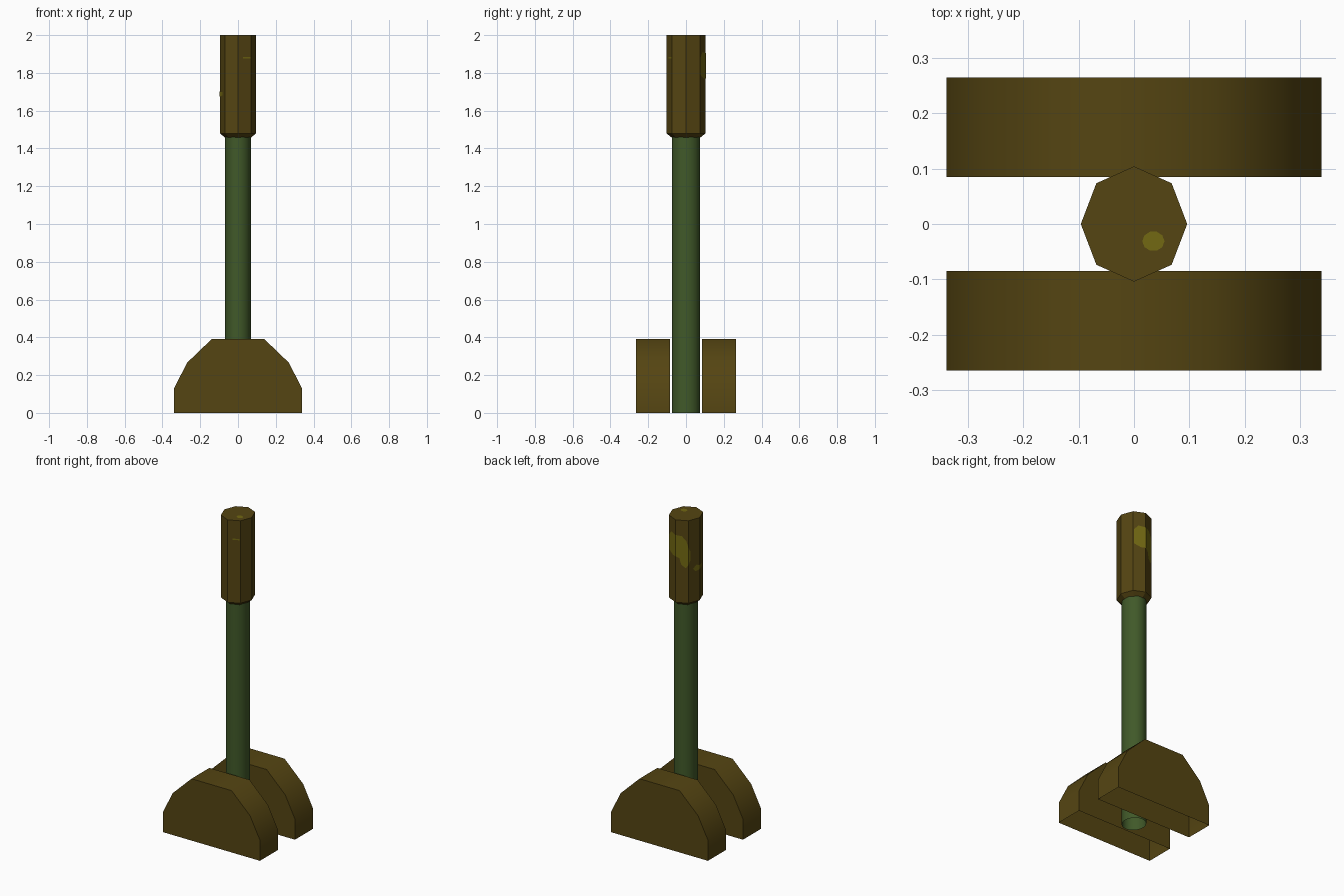
import bpy, math
from mathutils import Vector

if "Cube" in bpy.data.objects:
    bpy.data.objects.remove(bpy.data.objects["Cube"])


def material(name, rgb):
    m = bpy.data.materials.new(name)
    m.diffuse_color = (*rgb, 1)
    m.use_nodes = True
    m.node_tree.nodes["Principled BSDF"].inputs["Base Color"].default_value = m.diffuse_color
    return m


brown = material("dark brown", (0.090, 0.059, 0.006))
green = material("dark green", (0.052, 0.100, 0.022))
olive = material("olive yellow", (0.170, 0.140, 0.006))


def make(name, verts, faces, mat, smooth=None):
    me = bpy.data.meshes.new(name)
    me.from_pydata(verts, [], faces)
    me.materials.append(mat)
    ob = bpy.data.objects.new(name, me)
    bpy.context.collection.objects.link(ob)
    if smooth:
        bpy.ops.object.select_all(action='DESELECT')
        ob.select_set(True)
        bpy.context.view_layer.objects.active = ob
        bpy.ops.object.shade_smooth_by_angle(angle=math.radians(smooth))
    return ob


def lathe(name, rings, mat, cap_top=False, smooth=None):
    """Loft equal-length rings of points, listed bottom to top."""
    n = len(rings[0])
    verts = [p for r in rings for p in r]
    faces = [(k * n + i, k * n + (i + 1) % n, (k + 1) * n + (i + 1) % n, (k + 1) * n + i)
             for k in range(len(rings) - 1) for i in range(n)]
    if cap_top:
        faces.append(tuple(range(len(verts) - n, len(verts))))
    return make(name, verts, faces, mat, smooth)


def ellipse(rx, ry, z, n):
    return [(rx * math.cos(2 * math.pi * i / n), ry * math.sin(2 * math.pi * i / n), z)
            for i in range(n)]


# base blocks: faceted arch profile, open underneath
half = [(0.338, 0), (0.338, 0.13), (0.27, 0.265), (0.14, 0.39)]
profile = half + [(-x, z) for x, z in reversed(half)]
n = len(profile)
for name, y0, y1 in (("front_base_block", -0.264, -0.085), ("back_base_block", 0.085, 0.264)):
    verts = [(x, y, z) for y in (y0, y1) for x, z in profile]
    faces = [tuple(range(n)), tuple(range(2 * n - 1, n - 1, -1))]
    faces += [(i, i + n, i + n + 1, i + 1) for i in range(n - 1)]
    make(name, verts, faces, brown, 60)

# shaft: open tube between the blocks
lathe("shaft", [ellipse(0.068, 0.074, z, 16) for z in (0, 1.46)], green, smooth=40)

# handle: eight-sided grip with a chamfered lower end
RX, RY = 0.096, 0.104
lathe("handle", [ellipse(0.066, 0.072, 1.455, 8), ellipse(RX, RY, 1.48, 8),
                 ellipse(RX, RY, 2, 8)], brown, cap_top=True)

# worn paint patches: thin plates on the handle sides, given as (position along side, z)
outline = ellipse(RX + 0.0015, RY + 0.0015, 0, 8)


def patch(side, pts):
    a, b = Vector(outline[side]), Vector(outline[(side + 1) % 8])
    verts = [a.lerp(b, u) + Vector((0, 0, z)) for u, z in pts]
    make("handle_patch", verts, [tuple(range(len(pts)))], olive)


patch(1, [(0.05, 1.79), (0.6, 1.77), (1, 1.77), (1, 1.905), (0.4, 1.91), (0.05, 1.88)])
patch(2, [(0, 1.77), (0.3, 1.76), (0.45, 1.72), (0.8, 1.70), (1, 1.72),
          (1, 1.83), (0.85, 1.87), (0.5, 1.90), (0, 1.905)])
patch(3, [(0, 1.72), (0.2, 1.75), (0.2, 1.80), (0, 1.83)])
patch(3, [(0.4, 1.69), (0.6, 1.67), (1, 1.675), (1, 1.70), (0.7, 1.71)])
patch(4, [(0, 1.675), (0.5, 1.68), (0.5, 1.70), (0, 1.70)])
patch(6, [(0.4, 1.877), (0.95, 1.877), (0.95, 1.885), (0.4, 1.885)])

# worn spot on the handle top
spot = [(x + 0.035, y - 0.031, z) for x, y, z in ellipse(0.02, 0.018, 2.0005, 10)]
make("top_patch", spot, [tuple(range(10))], olive)
